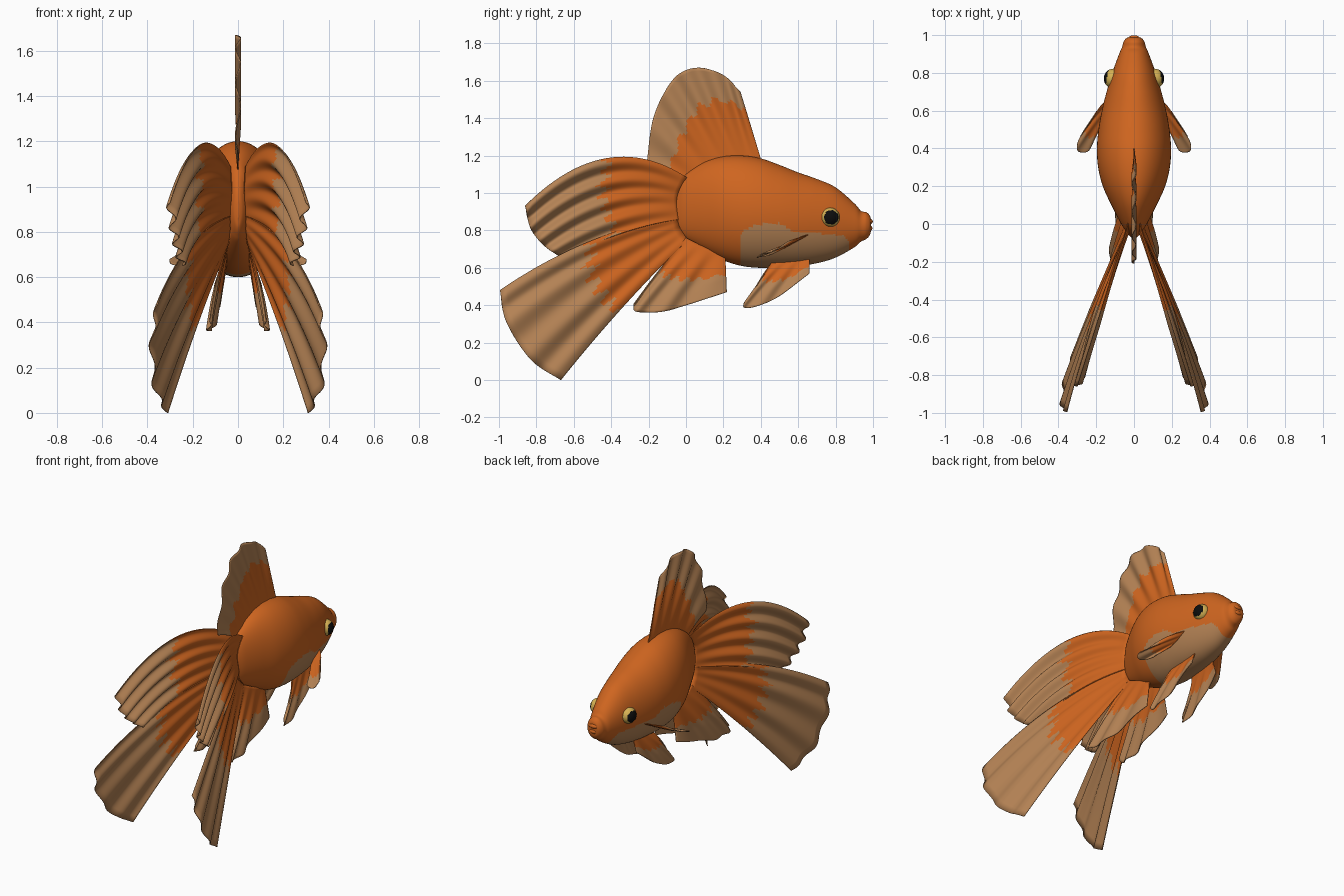
import bpy, bmesh, math
from mathutils import Vector

if "Cube" in bpy.data.objects:
    bpy.data.objects.remove(bpy.data.objects["Cube"])


def material(name, rgb):
    m = bpy.data.materials.new(name)
    m.diffuse_color = (*rgb, 1)
    m.use_nodes = True
    m.node_tree.nodes["Principled BSDF"].inputs["Base Color"].default_value = m.diffuse_color
    return m


ORANGE = material("orange", (0.62, 0.13, 0.014))
TAN = material("tan", (0.46, 0.225, 0.09))
GOLD = material("gold", (0.68, 0.45, 0.09))
BLACK = material("black", (0.004, 0.004, 0.004))


def spline(pts, t):
    """Smooth curve through points, t from 0 to 1."""
    pts = [Vector(p) for p in pts]
    n = len(pts) - 1
    i = min(int(t * n), n - 1)
    f = t * n - i
    b, c = pts[i], pts[i + 1]
    a = pts[i - 1] if i > 0 else b * 2 - c
    d = pts[i + 2] if i + 2 <= n else c * 2 - b
    return 0.5 * (b * 2 + (c - a) * f + (a * 2 - b * 5 + c * 4 - d) * f ** 2
                  + (b * 3 - a - c * 3 + d) * f ** 3)


def finish(name, bm, mats):
    bmesh.ops.recalc_face_normals(bm, faces=bm.faces)
    for f in bm.faces:
        f.smooth = True
    me = bpy.data.meshes.new(name)
    bm.to_mesh(me)
    bm.free()
    for m in mats:
        me.materials.append(m)
    ob = bpy.data.objects.new(name, me)
    bpy.context.collection.objects.link(ob)
    return ob


def fin(name, root, tip, bow0, bow1, folds, amp, edge, side=1, axis=(1, 0, 0), nu=72, nv=28):
    """Fan from root line to tip line: bowed rays, ripples, orange base and tan rim."""
    bm = bmesh.new()
    grid = []
    for i in range(nu + 1):
        u = i / nu
        r, t = spline(root, u), spline(tip, u)
        bow = Vector(bow0).lerp(Vector(bow1), u)
        row = []
        for j in range(nv + 1):
            v = j / nv
            p = r.lerp(t, v) + bow * 4 * v * (1 - v)
            ripple = math.sin(2 * math.pi * folds * u)
            p += Vector(axis) * amp * ripple * min(1, 1.6 * v)
            row.append(bm.verts.new((p.x * side, p.y, p.z)))
        grid.append(row)
    for i in range(nu):
        u = (i + 0.5) / nu
        limit = edge[0] + (edge[1] - edge[0]) * u + 0.04 * math.cos(2 * math.pi * 6.5 * u)
        for j in range(nv):
            f = bm.faces.new((grid[i][j], grid[i + 1][j], grid[i + 1][j + 1], grid[i][j + 1]))
            f.material_index = 0 if (j + 0.5) / nv < limit else 1
    ob = finish(name, bm, [ORANGE, TAN])
    s = ob.modifiers.new("thickness", 'SOLIDIFY')
    s.thickness = 0.005
    s.offset = 0
    return ob


# Body: oval rings along y (y, top, bottom, half width)
profile = [(-0.075, 0.93, 0.86, 0.006), (-0.065, 0.985, 0.82, 0.022), (-0.04, 1.045, 0.785, 0.042),
           (0, 1.10, 0.75, 0.068), (0.1, 1.165, 0.69, 0.12), (0.2, 1.195, 0.64, 0.165),
           (0.3, 1.20, 0.61, 0.19), (0.4, 1.185, 0.60, 0.196), (0.5, 1.15, 0.603, 0.188),
           (0.6, 1.11, 0.61, 0.17), (0.7, 1.075, 0.625, 0.145), (0.8, 1.03, 0.655, 0.115),
           (0.9, 0.945, 0.71, 0.079), (0.935, 0.905, 0.74, 0.064), (0.965, 0.897, 0.755, 0.055),
           (0.985, 0.875, 0.78, 0.038), (0.99, 0.84, 0.82, 0.01)]
# Upper edge of the pale belly patch (y, z)
patch = [(0.29, 0.77), (0.31, 0.80), (0.38, 0.833), (0.5, 0.84), (0.535, 0.82), (0.57, 0.79),
         (0.7, 0.785), (0.85, 0.77), (0.875, 0.735)]


def in_patch(y, z):
    for (y0, z0), (y1, z1) in zip(patch, patch[1:]):
        if y0 <= y < y1:
            return z < z0 + (z1 - z0) * (y - y0) / (y1 - y0)
    return False


bm = bmesh.new()
NR, NS = 192, 112
rings = []
for i in range(NR + 1):
    y, top, bot, w = spline(profile, i / NR)
    ring = []
    for k in range(NS):
        ang = 2 * math.pi * k / NS
        ring.append(bm.verts.new((w * math.cos(ang), y,
                                  (top + bot) / 2 + (top - bot) / 2 * math.sin(ang))))
    rings.append(ring)
for r0, r1 in zip(rings, rings[1:]):
    for k in range(NS):
        f = bm.faces.new((r0[k], r0[k - 1], r1[k - 1], r1[k]))
        c = f.calc_center_median()
        f.material_index = 1 if in_patch(c.y, c.z) else 0
bm.faces.new(rings[0])
bm.faces.new(rings[-1])
finish("body", bm, [ORANGE, TAN])


def ball(name, loc, scale, mats, rule=None):
    bm = bmesh.new()
    bmesh.ops.create_uvsphere(bm, u_segments=32, v_segments=24, radius=1)
    for v in bm.verts:                      # poles along x
        v.co = Vector((v.co.z, v.co.y, -v.co.x))
    for f in bm.faces:
        if rule and rule(f.calc_center_median()):
            f.material_index = 1
    for v in bm.verts:
        v.co = Vector(a * b for a, b in zip(v.co, scale)) + Vector(loc)
    return finish(name, bm, mats)


# Lips
ball("upper_lip", (0, 0.974, 0.848), (0.036, 0.025, 0.017), [ORANGE])
ball("lower_lip", (0, 0.972, 0.812), (0.033, 0.025, 0.017), [ORANGE])

# Dorsal fin
fin("dorsal_fin", [(0, 0.41, 1.15), (0, 0.2, 1.17), (0, 0.0, 1.06)],
    [(0, 0.29, 1.54), (0, 0.2, 1.63), (0, 0.07, 1.67), (0, -0.04, 1.635),
     (0, -0.12, 1.53), (0, -0.18, 1.38), (0, -0.21, 1.16)],
    (0, 0, 0), (0, 0, 0.01), 5, 0.011, (0.74, 0.42))

for side, word in ((1, "right"), (-1, "left")):
    # Eye with black pupil facing outwards
    ball(word + "_eye", (side * 0.110, 0.77, 0.87), (0.05, 0.052, 0.052), [GOLD, BLACK],
         lambda c: c.x * side * 0.98 + c.y * 0.17 > 0.66)
    # Double tail
    fin(word + "_upper_tail", [(0.03, 0.01, 1.08), (0.025, -0.04, 0.98), (0.03, -0.03, 0.86)],
        [(0.30, -0.86, 0.93), (0.285, -0.83, 0.81), (0.265, -0.76, 0.72), (0.245, -0.66, 0.65)],
        (0.0, 0, 0.18), (0.03, 0, 0.03), 4, 0.018, (0.5, 0.55), side)
    fin(word + "_lower_tail", [(0.03, -0.04, 0.87), (0.03, -0.03, 0.81), (0.04, 0.01, 0.75)],
        [(0.355, -0.995, 0.48), (0.38, -0.96, 0.31), (0.365, -0.83, 0.11), (0.31, -0.67, 0.0)],
        (0.02, 0, 0.065), (0.0, 0, 0.025), 3.5, 0.012, (0.5, 0.55), side)
    # Fins under the rear of the belly
    fin(word + "_anal_fin", [(0.05, 0.21, 0.66), (0.05, 0.1, 0.71), (0.04, 0.0, 0.76)],
        [(0.08, 0.218, 0.47), (0.1, 0.0, 0.40), (0.12, -0.12, 0.367),
         (0.128, -0.22, 0.362), (0.13, -0.275, 0.37), (0.125, -0.28, 0.405)],
        (0, 0, 0), (0.01, 0, 0.01), 3, 0.009, (0.5, 0.5), side)
    # Fins under the chest
    fin(word + "_pelvic_fin", [(0.07, 0.66, 0.65), (0.075, 0.46, 0.63)],
        [(0.095, 0.66, 0.57), (0.11, 0.5, 0.45), (0.12, 0.4, 0.402),
         (0.125, 0.32, 0.385), (0.12, 0.31, 0.41), (0.115, 0.36, 0.47)],
        (0, 0, 0), (0.01, 0, 0.01), 3, 0.006, (0.5, 0.45), side)
    # Side fins
    fin(word + "_pectoral_fin", [(0.14, 0.66, 0.78), (0.16, 0.54, 0.715)],
        [(0.21, 0.57, 0.75), (0.285, 0.46, 0.69), (0.3, 0.39, 0.665),
         (0.245, 0.385, 0.655), (0.205, 0.46, 0.675)],
        (0.01, 0, 0.0), (0, 0, 0.0), 3, 0.004, (0.8, 0.5), side, (0, 0, 1))
